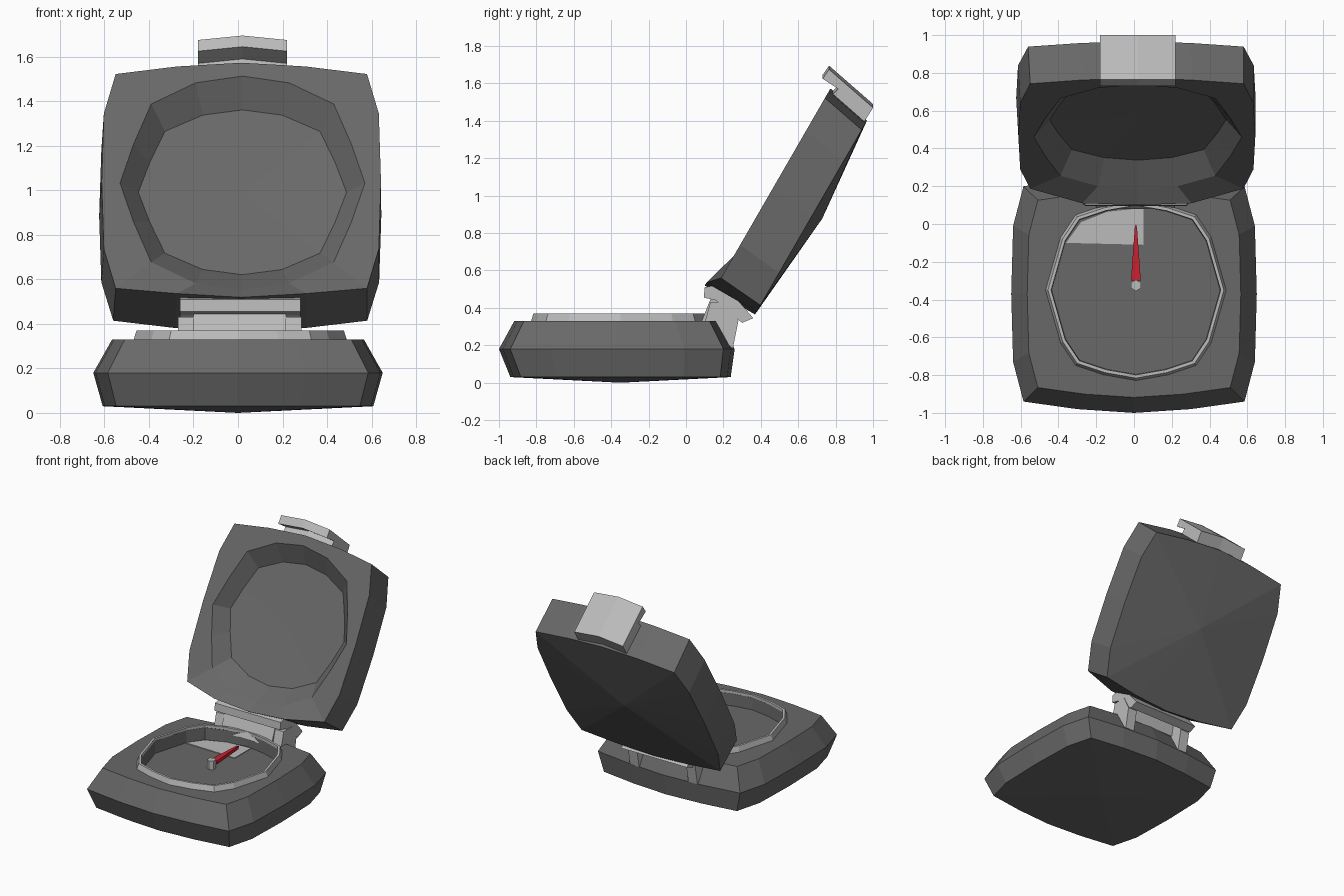
import bpy, bmesh
from mathutils import Vector

if "Cube" in bpy.data.objects:
    bpy.data.objects.remove(bpy.data.objects["Cube"])


def material(name, rgb):
    m = bpy.data.materials.new(name)
    m.diffuse_color = (*rgb, 1)
    m.use_nodes = True
    m.node_tree.nodes["Principled BSDF"].inputs["Base Color"].default_value = m.diffuse_color
    return m


DARK = material("dark grey", (0.14, 0.14, 0.14))
LIGHT = material("light metal", (0.5, 0.5, 0.5))
RED = material("needle red", (0.6, 0.015, 0.03))


def loop(quarter, scale=1.0):
    """Mirror five quarter points (side middle to end middle) into a 16 point outline."""
    q = [Vector(p) * scale for p in quarter]
    half = q + [Vector((-p.x, p.y)) for p in q[-2::-1]]
    return half + [Vector((p.x, -p.y)) for p in half[-2:0:-1]]


def build(name, verts, faces, mat):
    bm = bmesh.new()
    vs = [bm.verts.new(v) for v in verts]
    for f in faces:
        bm.faces.new([vs[i] for i in f])
    bmesh.ops.recalc_face_normals(bm, faces=bm.faces)
    me = bpy.data.meshes.new(name)
    bm.to_mesh(me)
    bm.free()
    me.materials.append(mat)
    ob = bpy.data.objects.new(name, me)
    bpy.context.collection.objects.link(ob)
    return ob


def loft(name, rings, mat, start=None, end=None, closed=False):
    """Bridge rings; optionally fan the first and last ring to a centre point."""
    n = len(rings[0])
    verts = [v for r in rings for v in r]
    count = len(rings)
    faces = []
    for k in range(count if closed else count - 1):
        a, b = k * n, (k + 1) % count * n
        faces += [(a + i, a + (i + 1) % n, b + (i + 1) % n, b + i) for i in range(n)]
    for point, base in ((start, 0), (end, (count - 1) * n)):
        if point is not None:
            verts.append(point)
            c = len(verts) - 1
            faces += [(base + i, base + (i + 1) % n, c) for i in range(n)]
    return build(name, verts, faces, mat)


def profile(name, pts, xs, mat, drop=None):
    """Sweep a side profile (y, z) along stations in x."""
    drop = drop or [0] * len(xs)
    n = len(pts)
    verts = [(x, y, z - d) for x, d in zip(xs, drop) for y, z in pts]
    faces = [tuple(range(n)), tuple(range(len(verts) - n, len(verts)))]
    for k in range(len(xs) - 1):
        a, b = k * n, (k + 1) * n
        faces += [(a + i, a + (i + 1) % n, b + (i + 1) % n, b + i) for i in range(n)]
    return build(name, verts, faces, mat)


CASE = [(0.65, 0), (0.64, 0.36), (0.585, 0.57), (0.3, 0.61), (0, 0.63)]
DIAL = [(0.48, 0), (0.40, 0.28), (0.32, 0.40), (0.17, 0.45), (0, 0.48)]
WELL = [(0.55, 0), (0.49, 0.20), (0.41, 0.41), (0.21, 0.52), (0, 0.555)]


# Lower case with its dial recess
def flat(quarter, scale, z, cx=0.0, cy=-0.37):
    return [(p.x + cx, p.y + cy, z) for p in loop(quarter, scale)]


def dial(scale, z):
    return flat(DIAL, scale, z, 0.01, -0.35)


loft("lower_case",
     [flat(CASE, 0.935, 0.03, cy=-0.35), flat(CASE, 1, 0.18), flat(CASE, 0.87, 0.33),
      dial(0.96, 0.33), dial(0.94, 0.355), dial(0.93, 0.26)],
     DARK, start=(0, -0.35, 0), end=(0.01, -0.35, 0.26))

# Raised metal ring round the dial
loft("dial_ring", [dial(1, 0.325), dial(0.97, 0.37), dial(0.935, 0.37), dial(0.935, 0.35)],
     LIGHT, closed=True)

# Light plate on the dial floor
plate = [(-0.36, -0.10), (0.05, -0.11), (0.05, 0.085), (-0.14, 0.065), (-0.28, 0.01)]
build("dial_plate", [(x, y, z) for z in (0.26, 0.265) for x, y in plate],
      [range(5), range(5, 10)] + [(i, (i + 1) % 5, (i + 1) % 5 + 5, i + 5) for i in range(5)], LIGHT)

# Needle and its pivot
loft("needle", [[(0.01 - w, y, 0.285), (0.01 + w, y, 0.285), (0.01 + w, y, 0.31), (0.01 - w, y, 0.31)]
                for w, y in ((0.026, -0.30), (0.006, -0.02))],
     RED, start=(0.01, -0.30, 0.30), end=(0.01, 0.0, 0.30))
bpy.ops.mesh.primitive_cylinder_add(vertices=6, radius=0.03, depth=0.07, location=(0.01, -0.325, 0.29))
pivot = bpy.context.object
pivot.name = "needle_pivot"
pivot.data.materials.append(LIGHT)

# Lid, leaning back 30 degrees: u runs up the lid, n runs through it to the back


def lid_point(x, u, n):
    return (x, 0.17 + 0.5 * u + 0.866 * n, 0.53 + 0.866 * u - 0.5 * n)


def lid(quarter, sx, su, n, u0, cx=0.01):
    return [lid_point(p.x * sx + cx, p.y * su + u0, n) for p in loop(quarter)]


front = []
for p in loop(CASE):
    lip = p.y < -0.6                      # lower lip juts forward over the hinge
    front.append(lid_point(p.x * 0.965 + 0.015, p.y * 0.975 + 0.59 - (0.02 if lip else 0),
                           -0.055 if lip else 0))
loft("lid",
     [lid(CASE, 0.975, 0.95, 0.255, 0.555), front,
      lid(WELL, 1, 1, 0, 0.58, 0.02), lid(WELL, 0.85, 0.77, 0.1, 0.59, 0.02)],
     DARK, start=lid_point(0, 0.58, 0.31), end=lid_point(0.02, 0.59, 0.11))

# Latch hooked over the top of the lid
profile("latch", [(0.765, 1.695), (1.0, 1.49), (0.95, 1.41), (0.78, 1.555), (0.815, 1.59), (0.73, 1.645)],
        (-0.18, 0.02, 0.22), LIGHT, (0.02, 0, 0.02))

# Hinge: two arms and a bridge on the case, a knuckle on the lid
for side, x in (("left", -0.27), ("right", 0.21)):
    profile("hinge_arm_" + side, [(0.10, 0.32), (0.13, 0.43), (0.23, 0.43), (0.28, 0.33), (0.25, 0.18)],
            (x, x + 0.075), LIGHT)
profile("hinge_bridge", [(0.08, 0.32), (0.13, 0.445), (0.21, 0.445), (0.18, 0.32)], (-0.2, 0.215), LIGHT)
profile("hinge_knuckle", [(0.10, 0.51), (0.095, 0.455), (0.16, 0.44), (0.30, 0.32), (0.36, 0.345), (0.2, 0.53)],
        (-0.26, 0.28), LIGHT)
